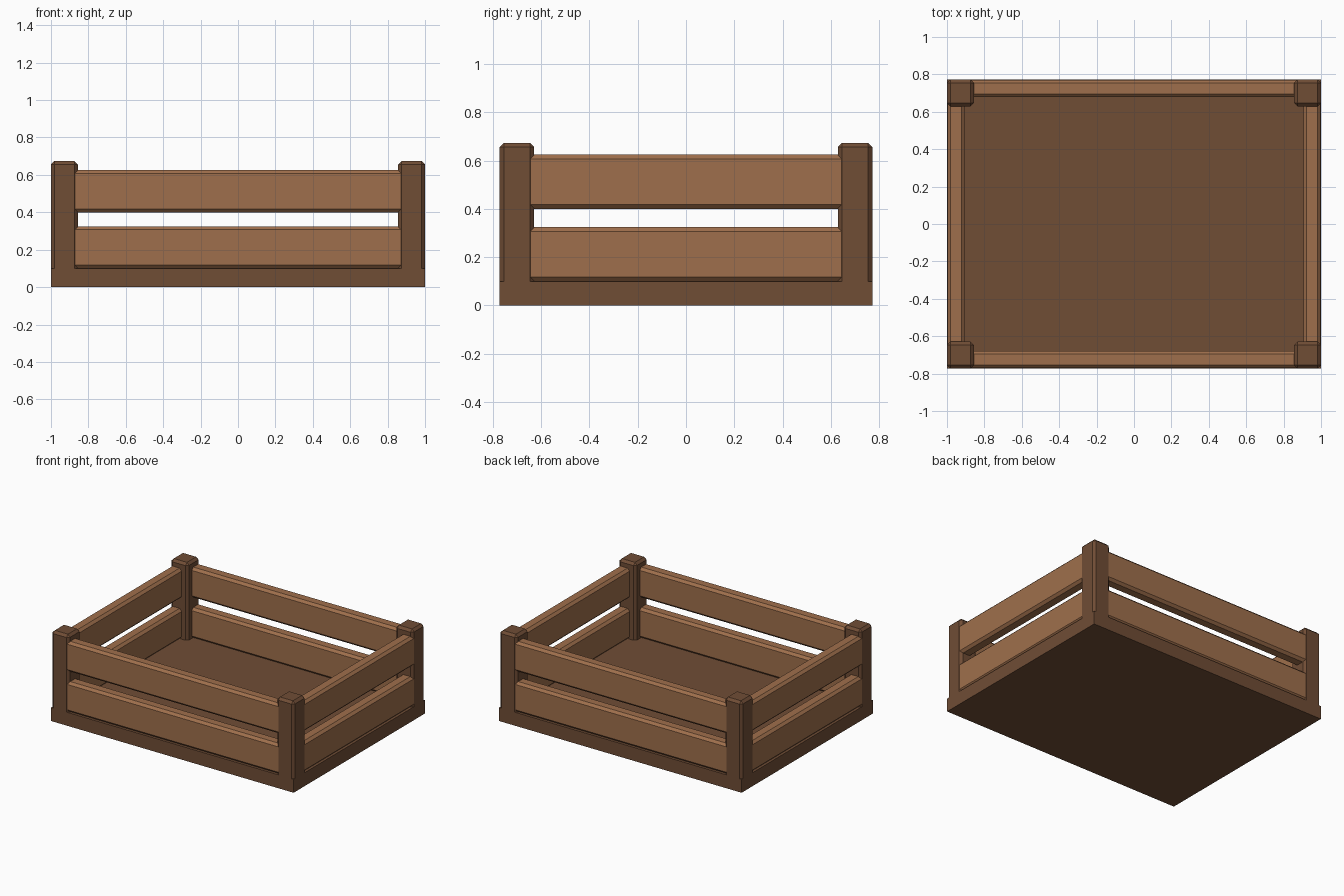
import bpy
import bmesh
from mathutils import Vector

cube = bpy.data.objects.get("Cube")
if cube:
    bpy.data.objects.remove(cube, do_unlink=True)


def material(name, rgb):
    mat = bpy.data.materials.new(name)
    mat.use_nodes = True
    color = (*rgb, 1.0)
    mat.diffuse_color = color
    mat.node_tree.nodes["Principled BSDF"].inputs["Base Color"].default_value = color
    return mat


dark_wood = material("dark wood", (0.162, 0.074, 0.036))
light_wood = material("light wood", (0.347, 0.159, 0.072))


def box(name, low, high, mat, chamfer=0.0):
    """Axis-aligned box between two corners, with optional chamfered edges."""
    low, high = Vector(low), Vector(high)
    bm = bmesh.new()
    bmesh.ops.create_cube(bm, size=1)
    bmesh.ops.scale(bm, vec=high - low, verts=bm.verts)
    bmesh.ops.translate(bm, vec=(low + high) / 2, verts=bm.verts)
    if chamfer:
        bmesh.ops.bevel(bm, geom=list(bm.edges), offset=chamfer,
                        segments=1, affect='EDGES')
    mesh = bpy.data.meshes.new(name)
    bm.to_mesh(mesh)
    bm.free()
    mesh.materials.append(mat)
    obj = bpy.data.objects.new(name, mesh)
    bpy.context.collection.objects.link(obj)
    return obj


X, Y = 1.0, 0.773          # outer half sizes
BASE, TOP = 0.10, 0.674    # base thickness and post top
POST, PLANK = 0.144, 0.095
CHAMFER = 0.018
GAP = 0.002                # planks sit just behind the post faces
TUCK = 0.05                # plank ends stop inside the posts

# Solid floor slab
box("base", (-X, -Y, 0), (X, Y, BASE), dark_wood)

# Corner posts
for side, sx in (("left", 1), ("right", -1)):
    for end, sy in (("front", -1), ("back", 1)):
        xs = sorted((sx * X, sx * (X - POST)))
        ys = sorted((sy * Y, sy * (Y - POST)))
        box(f"{end}_{side}_post", (xs[0], ys[0], BASE / 2),
            (xs[1], ys[1], TOP), dark_wood, CHAMFER)

# Two rows of planks on each of the four sides
for row, z in (("lower", BASE), ("upper", 0.40)):
    top = z + 0.225
    for end, s in (("front", -1), ("back", 1)):
        ys = sorted((s * (Y - GAP), s * (Y - PLANK)))
        box(f"{row}_{end}_plank", (TUCK - X, ys[0], z),
            (X - TUCK, ys[1], top), light_wood, CHAMFER)
    for side, s in (("left", 1), ("right", -1)):
        xs = sorted((s * (X - GAP), s * (X - PLANK)))
        box(f"{row}_{side}_plank", (xs[0], TUCK - Y, z),
            (xs[1], Y - TUCK, top), light_wood, CHAMFER)
